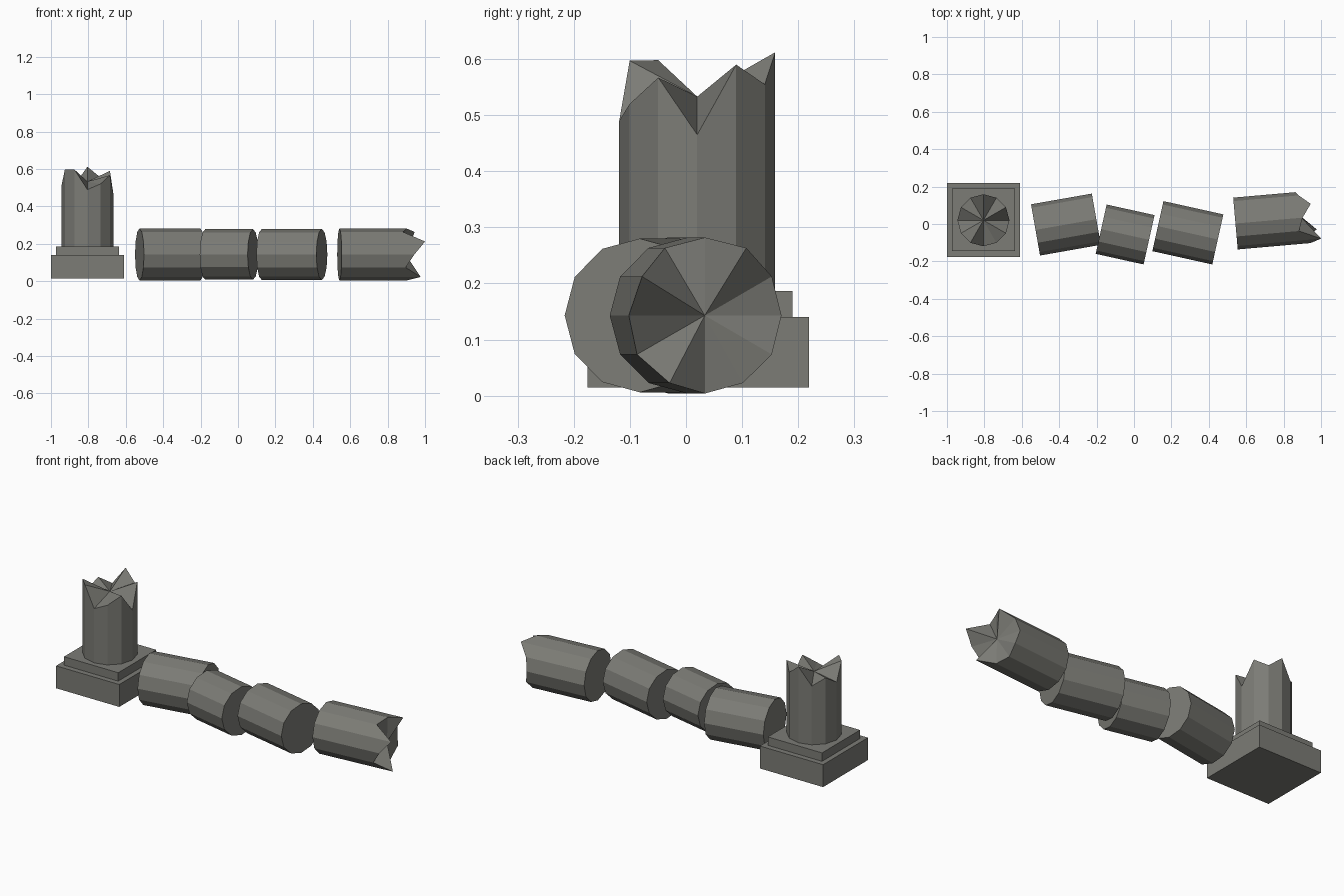
import bpy, bmesh
from math import radians, cos, sin, pi
from mathutils import Matrix

cube = bpy.data.objects.get("Cube")
if cube:
    bpy.data.objects.remove(cube, do_unlink=True)

SIDES = 12
RADIUS = 0.139

stone = bpy.data.materials.new("weathered_grey_stone")
stone.use_nodes = True
colour = (0.2, 0.2, 0.18, 1)
stone.diffuse_color = colour
stone.node_tree.nodes["Principled BSDF"].inputs["Base Color"].default_value = colour


def finish(name, bm, matrix):
    bmesh.ops.recalc_face_normals(bm, faces=bm.faces)
    mesh = bpy.data.meshes.new(name)
    bm.to_mesh(mesh)
    bm.free()
    mesh.materials.append(stone)
    obj = bpy.data.objects.new(name, mesh)
    bpy.context.collection.objects.link(obj)
    obj.matrix_world = matrix
    return obj


def block(name, centre, size):
    bm = bmesh.new()
    bmesh.ops.create_cube(bm, size=1)
    bmesh.ops.scale(bm, vec=size, verts=bm.verts)
    return finish(name, bm, Matrix.Translation(centre))


def shaft(name, heights, core, matrix, radius=RADIUS):
    """Twelve-sided shaft along local z; its top is a fan from the core to each rim height."""
    bm = bmesh.new()
    low, high = [], []
    for i, h in enumerate(heights):
        a = 2 * pi * i / SIDES
        x, y = radius * cos(a), radius * sin(a)
        low.append(bm.verts.new((x, y, 0)))
        high.append(bm.verts.new((x, y, h)))
    middle = bm.verts.new((0, 0, core))
    bm.faces.new(low[::-1])
    for i in range(SIDES):
        j = (i + 1) % SIDES
        bm.faces.new((low[i], low[j], high[j], high[i]))
        bm.faces.new((high[i], high[j], middle))
    return finish(name, bm, matrix)


def lying(x, y, turn):
    """Local z points along +x, local x along +y and local y up, then turned about world z."""
    axes = Matrix(((0, 0, 1, 0), (1, 0, 0, 0), (0, 1, 0, 0), (0, 0, 0, 1)))
    return Matrix.Translation((x, y, 0.143)) @ Matrix.Rotation(radians(turn), 4, 'Z') @ axes


# Pedestal
block("pedestal_base", (-0.805, 0.022, 0.0775), (0.39, 0.395, 0.125))
block("pedestal_step", (-0.805, 0.022, 0.162), (0.335, 0.335, 0.05))

# Standing stump with a broken top
stump_rim = [0.28, 0.405, 0.37, 0.427, 0.33, 0.37, 0.325, 0.413, 0.412, 0.305, 0.335, 0.382]
shaft("standing_column_stump", stump_rim, 0.348, Matrix.Translation((-0.805, 0.02, 0.185)))

# Fallen drums: name, centre, turn, length, radius
drums = [
    ("fallen_drum_first", -0.364, -0.003, 10, 0.33, 0.139),
    ("fallen_drum_middle", -0.0475, -0.056, -12.5, 0.262, 0.135),
    ("fallen_drum_last", 0.288, -0.047, -12.5, 0.328, 0.137),
]
for name, x, y, turn, length, radius in drums:
    t = radians(turn)
    start = lying(x - cos(t) * length / 2, y - sin(t) * length / 2, turn)
    shaft(name, [length] * SIDES, length, start, radius)

# Fallen end piece with a jagged break
end_rim = [0.335, 0.35, 0.41, 0.36, 0.335, 0.449, 0.39, 0.345, 0.43, 0.36, 0.34, 0.35]
shaft("fallen_broken_end", end_rim, 0.355, lying(0.5425, 0.0025, 5))
